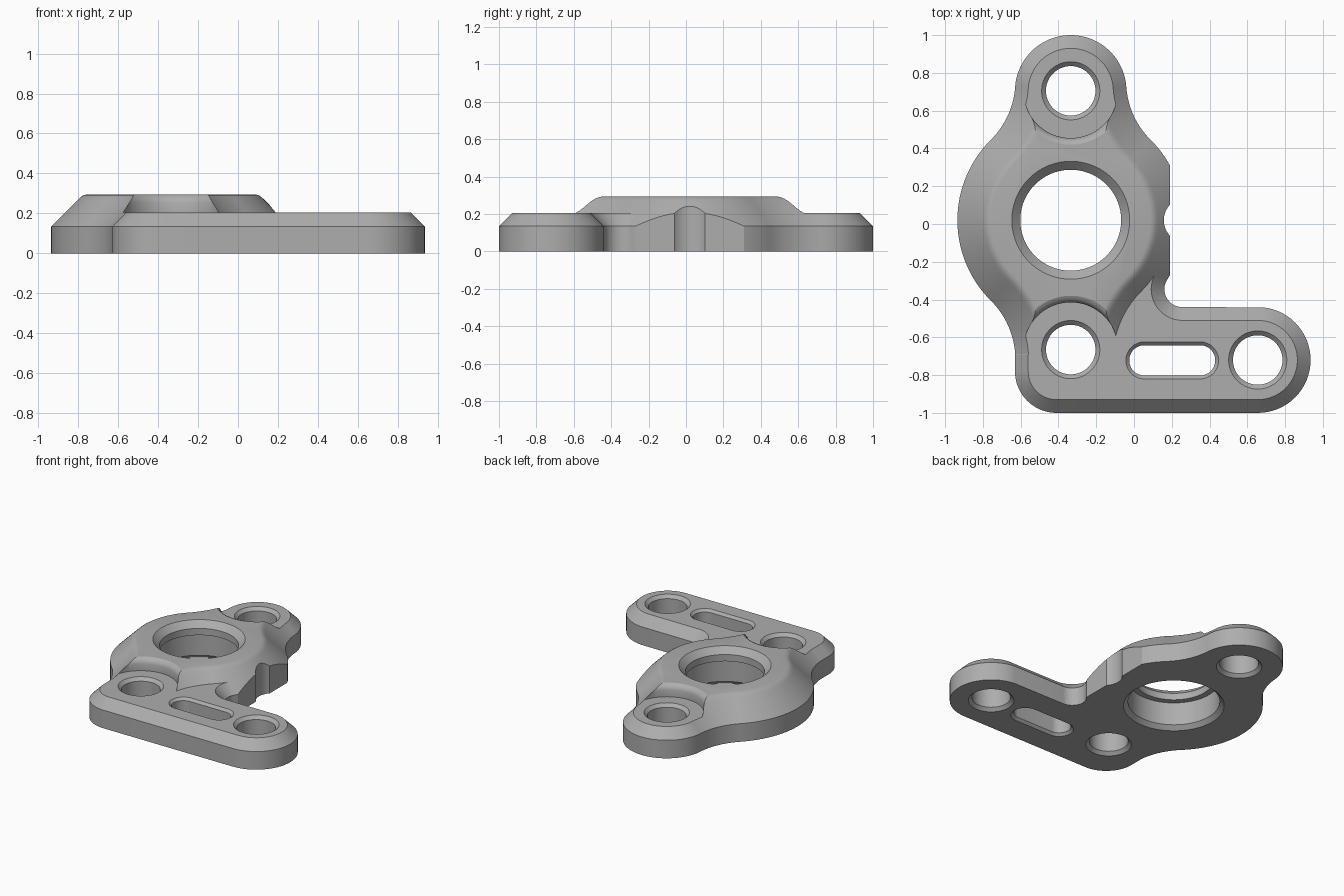
import bpy, bmesh
from math import sin, cos, acos, radians, degrees, atan2

default = bpy.data.objects.get("Cube")
if default:
    bpy.data.objects.remove(default, do_unlink=True)

# Main dimensions
HUB = (-0.335, 0.02)
EARS = [(-0.335, 0.705), (-0.335, -0.665)]
FOOT_END = (0.655, -0.72)
HUB_R, EAR_R, NECK_R, EAR_DIST = 0.6, 0.295, 0.44, 0.685
EDGE_Z, PLATE_Z, HUB_Z = 0.135, 0.205, 0.295

metal = bpy.data.materials.new("grey_metal")
metal.use_nodes = True
GREY = (0.42, 0.42, 0.42, 1)
metal.diffuse_color = GREY
metal.node_tree.nodes["Principled BSDF"].inputs["Base Color"].default_value = GREY


def arc(centre, r, a0, a1, n=32):
    """Points along an arc, leaving out the last one."""
    angles = [radians(a0 + (a1 - a0) * i / n) for i in range(n)]
    return [(centre[0] + r * cos(a), centre[1] + r * sin(a)) for a in angles]


def loft(name, layers):
    """Closed solid through (outline, height) layers of equal point count."""
    bm = bmesh.new()
    rings = [[bm.verts.new((x, y, z)) for x, y in pts] for pts, z in layers]
    count = len(rings[0])
    for low, high in zip(rings, rings[1:]):
        for i in range(count):
            j = (i + 1) % count
            bm.faces.new((low[i], low[j], high[j], high[i]))
    bm.faces.new(rings[0][::-1])
    bm.faces.new(rings[-1])
    bmesh.ops.recalc_face_normals(bm, faces=bm.faces)
    mesh = bpy.data.meshes.new(name)
    bm.to_mesh(mesh)
    bm.free()
    mesh.materials.append(metal)
    obj = bpy.data.objects.new(name, mesh)
    bpy.context.collection.objects.link(obj)
    return obj


def lathe(name, centre, profile, n=96):
    """Round solid from (radius, height) pairs."""
    return loft(name, [(arc(centre, r, 0, 360, n), z) for r, z in profile])


def combine(target, other, operation):
    """Apply a boolean and remove the second solid."""
    mod = target.modifiers.new(other.name, "BOOLEAN")
    mod.operation, mod.solver, mod.object = operation, "EXACT", other
    bpy.context.view_layer.update()
    graph = bpy.context.evaluated_depsgraph_get()
    mesh = bpy.data.meshes.new_from_object(target.evaluated_get(graph))
    target.modifiers.clear()
    target.data = mesh
    bpy.data.objects.remove(other, do_unlink=True)


def hub_outline(d):
    """Hub with two opposite ears and filleted necks, inset by d."""
    a, b, c = HUB_R + NECK_R, EAR_R + NECK_R, EAR_DIST
    phi = acos((a * a + c * c - b * b) / (2 * a * c))
    theta = degrees(acos((b * b + c * c - a * a) / (2 * b * c)))
    neck = (a * sin(phi), a * cos(phi))
    phi = degrees(phi)
    quarter = (arc((0, 0), HUB_R - d, 0, 90 - phi)
               + arc(neck, NECK_R + d, 270 - phi, 90 + theta)
               + arc((0, c), EAR_R - d, theta - 90, 90))
    half = quarter + [(0, c + EAR_R - d)] + [(-x, y) for x, y in quarter[:0:-1]]
    full = half + [(-x, -y) for x, y in half]
    return [(x + HUB[0], y + HUB[1]) for x, y in full]


def foot_outline(d):
    """Foot bracket, inset by d, with its inner corner buried in the hub."""
    fillet = (0.256, -0.345)
    to_hub = degrees(atan2(HUB[1] - fillet[1], HUB[0] - fillet[0]))
    end = radians(to_hub)
    r = 0.095 + d
    return (arc((-0.41, -0.78), 0.22 - d, 180, 270)
            + arc(FOOT_END, 0.28 - d, -90, 90)
            + arc(fillet, r, 270, to_hub)
            + [(fillet[0] + r * cos(end), fillet[1] + r * sin(end)),
               (-0.335, -0.3), (-0.63 + d, -0.69)])


def slot_outline(r):
    return arc((0.35, -0.722), r, -90, 90) + arc((0.055, -0.722), r, 90, 270)


# Bevelled hub and bevelled foot joined into one body
body = loft("mounting_bracket", [(hub_outline(d), z) for d, z in (
    (0, 0), (0, EDGE_Z), (0.135, 0.27), (0.148, 0.282), (0.162, 0.291), (0.178, HUB_Z))])
foot = loft("foot", [(foot_outline(d), z) for d, z in (
    (0, 0), (0, EDGE_Z), (0.07, PLATE_Z))])
combine(body, foot, "UNION")

# Recessed seats around the two ear holes
for ear in EARS:
    seat = lathe("ear_seat", ear, [
        (0.25, PLATE_Z), (0.25, 0.255), (0.256, 0.273), (0.268, 0.287),
        (0.285, HUB_Z), (0.285, 0.4)])
    combine(body, seat, "DIFFERENCE")

# Flat side with a shallow round notch
flat = loft("side_flat", [([(0.19, -0.3), (0.5, -0.3), (0.5, 0.5), (0.19, 0.5)], z)
                          for z in (-0.1, 0.5)])
combine(body, flat, "DIFFERENCE")
combine(body, lathe("side_notch", (0.278, 0.02), [(0.12, -0.1), (0.12, 0.5)]), "DIFFERENCE")

# Stepped main bore, wider below the top lip
bore = lathe("main_bore", HUB, [
    (0.34, -0.1), (0.34, 0), (0.31, 0.03), (0.31, 0.2), (0.267, 0.2),
    (0.267, 0.25), (0.312, HUB_Z), (0.312, 0.4)], 128)
combine(body, bore, "DIFFERENCE")

# Bolt holes and long slot, bevelled at both ends
for centre in EARS + [FOOT_END]:
    hole = lathe("bolt_hole", centre, [
        (0.154, -0.1), (0.154, 0), (0.131, 0.023), (0.131, PLATE_Z - 0.023),
        (0.154, PLATE_Z), (0.154, 0.4)])
    combine(body, hole, "DIFFERENCE")
slot = loft("long_slot", [(slot_outline(r), z) for r, z in (
    (0.098, -0.1), (0.098, 0), (0.08, 0.018), (0.08, PLATE_Z - 0.018),
    (0.098, PLATE_Z), (0.098, 0.4))])
combine(body, slot, "DIFFERENCE")

# Smooth curves with sharp edges
bpy.ops.object.select_all(action="DESELECT")
body.select_set(True)
bpy.context.view_layer.objects.active = body
bpy.ops.object.shade_smooth_by_angle(angle=radians(25))
